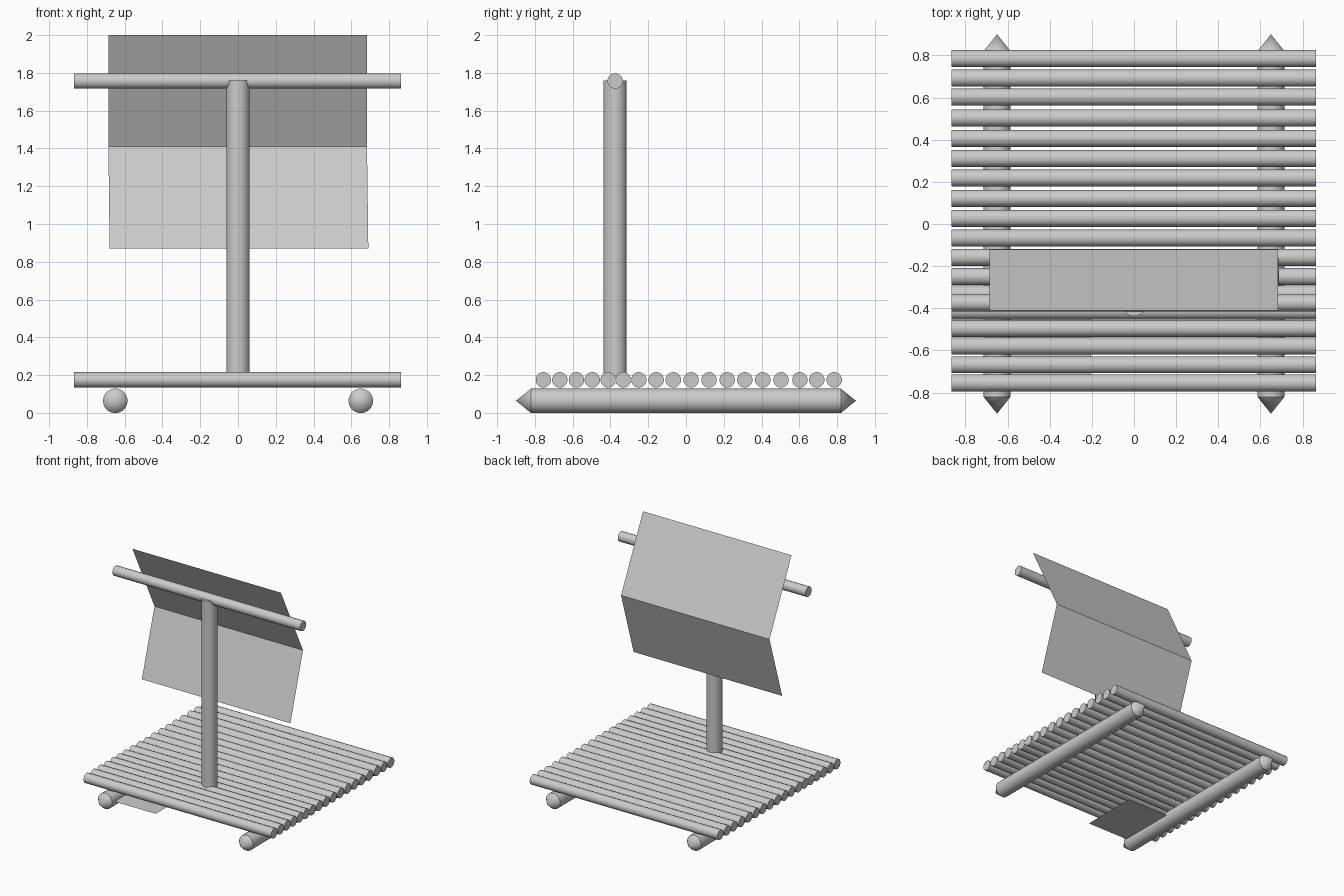
import bpy, bmesh, math
from mathutils import Matrix

if "Cube" in bpy.data.objects:
    bpy.data.objects.remove(bpy.data.objects["Cube"])


def finish(name, bm, smooth=False):
    me = bpy.data.meshes.new(name)
    bm.to_mesh(me)
    bm.free()
    ob = bpy.data.objects.new(name, me)
    bpy.context.collection.objects.link(ob)
    if smooth:
        bpy.context.view_layer.objects.active = ob
        ob.select_set(True)
        bpy.ops.object.shade_smooth_by_angle(angle=math.radians(35))
        ob.select_set(False)
    return ob


def pole(name, centre, radius, length, axis, sides=16, tip=0.0):
    """Round pole along an axis, with optional conical tips beyond its ends."""
    bm = bmesh.new()
    bmesh.ops.create_cone(bm, cap_ends=True, segments=sides, radius1=radius,
                          radius2=radius, depth=length)
    bmesh.ops.rotate(bm, verts=bm.verts,
                     matrix=Matrix.Rotation(math.pi / sides, 3, 'Z'))
    if tip:
        caps = [f for f in bm.faces if abs(f.normal.z) > 0.9]
        for cap in caps:
            up = cap.normal.z
            made = bmesh.ops.poke(bm, faces=[cap])
            made["verts"][0].co.z += tip * up
    turn = {'X': Matrix.Rotation(math.pi / 2, 3, 'Y'),
            'Y': Matrix.Rotation(math.pi / 2, 3, 'X'),
            'Z': Matrix.Identity(3)}[axis]
    bmesh.ops.rotate(bm, verts=bm.verts, matrix=turn)
    ob = finish(name, bm, smooth=True)
    ob.location = centre
    return ob


def strip(name, rows):
    """Thin sheet through rows of (x_left, x_right, y, z)."""
    bm = bmesh.new()
    pairs = [(bm.verts.new((a, y, z)), bm.verts.new((b, y, z)))
             for a, b, y, z in rows]
    for p, q in zip(pairs, pairs[1:]):
        bm.faces.new((p[0], p[1], q[1], q[0]))
    return finish(name, bm)


# Two pointed floats running front to back
for side, x in (("left", -0.65), ("right", 0.65)):
    pole(f"{side}_float", (x, 0, 0.064), 0.065, 1.64, 'Y', 24, tip=0.08)

# Deck of crosswise logs, slightly unevenly spaced
deck_y = [-0.755, -0.668, -0.58, -0.496, -0.412, -0.332, -0.25, -0.158, -0.067,
          0.027, 0.122, 0.218, 0.311, 0.406, 0.503, 0.603, 0.692, 0.785]
for i, y in enumerate(deck_y):
    pole(f"deck_log_{i + 1}", (-0.002, y, 0.175), 0.041, 1.73, 'X')

# Mast and its crossbar
pole("mast", (0, -0.375, 0.97), 0.063, 1.58, 'Z', 12)
pole("yard", (-0.002, -0.375, 1.757), 0.041, 1.73, 'X')

# Sail folded once across its middle
strip("sail", [(-0.686, 0.683, -0.41, 2.0),
               (-0.686, 0.683, -0.12, 1.41),
               (-0.68, 0.69, -0.295, 0.87)])

# Small flat board under the front of the deck
strip("under_board", [(-0.69, -0.205, -0.79, 0.065),
                      (-0.69, -0.205, -0.305, 0.065)])
